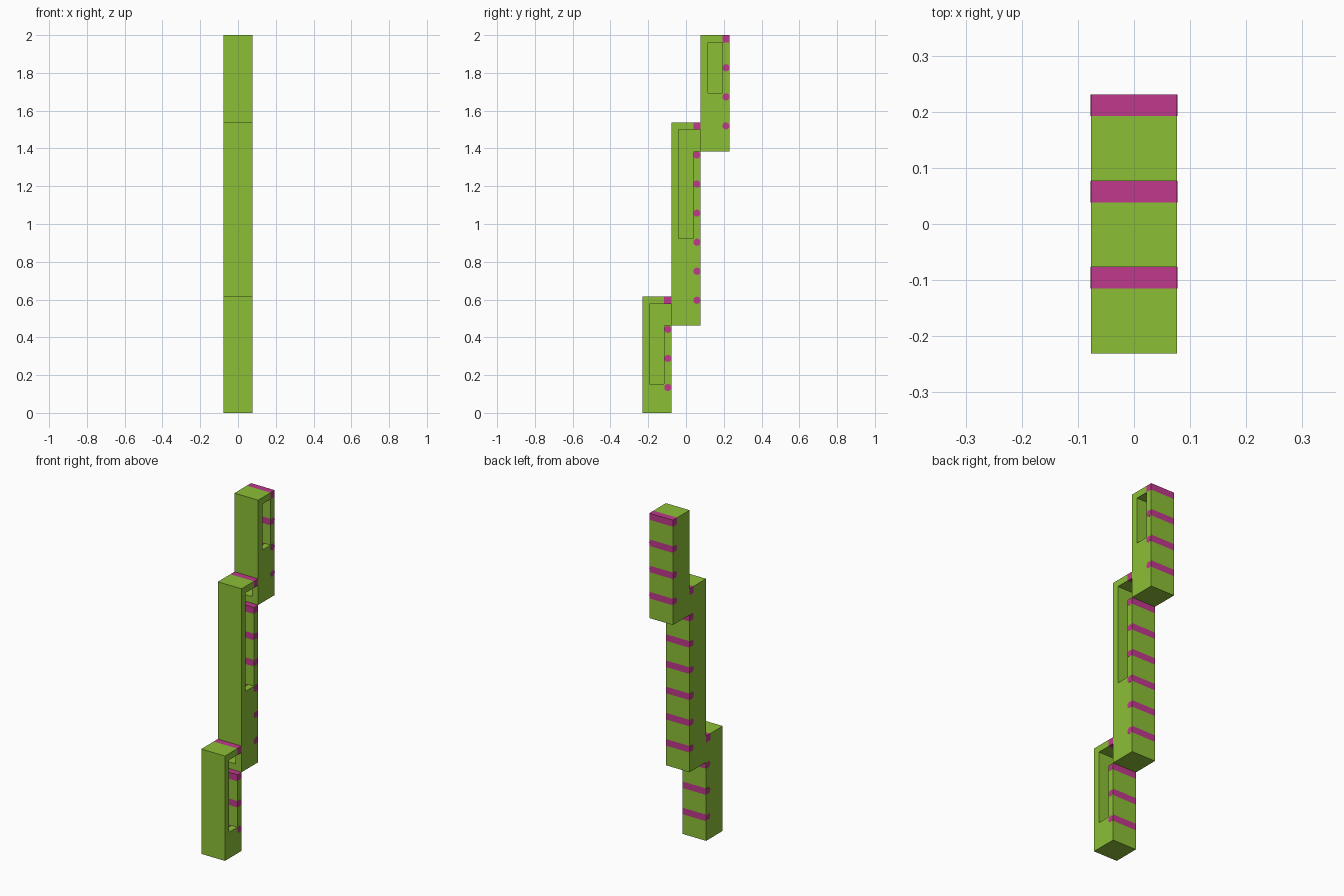
import bpy, bmesh
from itertools import product
from mathutils import Vector

if "Cube" in bpy.data.objects:
    bpy.data.objects.remove(bpy.data.objects["Cube"], do_unlink=True)

U = 2 / 52                      # wall thickness, the module of the whole tower
OFFSET = Vector((-2, -6, 0))    # centres the module grid


def flat_material(name, rgb):
    mat = bpy.data.materials.new(name)
    mat.use_nodes = True
    mat.diffuse_color = (*rgb, 1)
    bsdf = next(n for n in mat.node_tree.nodes if n.type == 'BSDF_PRINCIPLED')
    bsdf.inputs["Base Color"].default_value = (*rgb, 1)
    return mat


GREEN = flat_material("lime_green", (0.26, 0.52, 0.036))
PINK = flat_material("magenta", (0.52, 0.042, 0.26))


def inside(p, box):
    return all(a < c < b for c, (a, b) in zip(p, box))


def finish(bm, name, mats):
    mesh = bpy.data.meshes.new(name)
    bm.to_mesh(mesh)
    bm.free()
    for m in mats:
        mesh.materials.append(m)
    obj = bpy.data.objects.new(name, mesh)
    bpy.context.collection.objects.link(obj)
    return obj


def shaft(name, y0, z0, z1, window_z, door_in, door_out):
    """Square hollow shaft with a side window, passages and banded back wall."""
    wall = (1, 3)
    voids = [(wall, wall, (z0 + 1, z1 - 1)),             # cavity
             ((3, 4), wall, (window_z, z1 - 1))]         # side window
    if door_in:
        voids.append((wall, (0, 1), (z0 + 1, z0 + 3)))   # passage from below
    if door_out:
        voids.append(((1, 4), (3, 4), (z1 - 4, z1 - 1)))  # passage to the next
    bands = range(z1 - 1, z0 + 1, -4)

    # Cell planes
    xs = ys = [0, 1, 3, 4]
    cuts = {z0, z1} | {z for box in voids for z in box[2]}
    cuts |= {z + d for z in bands for d in (0, 1)}
    axes = (xs, ys, sorted(cuts))

    def solid(p):
        return (inside(p, ((0, 4), (0, 4), (z0, z1)))
                and not any(inside(p, v) for v in voids))

    bm = bmesh.new()
    for idx in product(*(range(len(a) - 1) for a in axes)):
        lo = Vector([a[i] for a, i in zip(axes, idx)])
        hi = Vector([a[i + 1] for a, i in zip(axes, idx)])
        mid = (lo + hi) / 2
        if not solid(mid):
            continue
        banded = mid.y > 3 and any(b < mid.z < b + 1 for b in bands)
        for axis, end in product(range(3), (lo, hi)):
            beyond = mid.copy()
            beyond[axis] = end[axis] + (0.1 if end is hi else -0.1)
            if solid(beyond):
                continue
            u, v = (axis + 1) % 3, (axis + 2) % 3
            ring = []
            for pu, pv in ((lo, lo), (hi, lo), (hi, hi), (lo, hi)):
                c = lo.copy()
                c[axis], c[u], c[v] = end[axis], pu[u], pv[v]
                ring.append(bm.verts.new((c + Vector((0, y0, 0)) + OFFSET) * U))
            if end is lo:
                ring.reverse()
            face = bm.faces.new(ring)
            # Outer sides stay green below the cap; rung ends mark them instead
            outer_side = axis == 0 and end[0] in (0, 4)
            face.material_index = int(banded and (not outer_side or mid.z > z1 - 1))
    bmesh.ops.remove_doubles(bm, verts=bm.verts, dist=U / 100)
    finish(bm, name, (GREEN, PINK))

    # Round rung ends, just proud of both sides
    bm = bmesh.new()
    for z in bands[1:]:
        made = bmesh.ops.create_cone(bm, cap_ends=True, segments=12,
                                     radius1=U * 0.5, radius2=U * 0.5, depth=U * 4.03)
        for vert in made["verts"]:
            x, y, h = vert.co
            vert.co = Vector((h, x, y)) + (Vector((2, y0 + 3.5, z + 0.5)) + OFFSET) * U
    finish(bm, name + "_rungs", (PINK,))


shaft("lower_shaft", 0, 0, 16, 4, False, True)
shaft("middle_shaft", 4, 12, 40, 24, True, True)
shaft("upper_shaft", 8, 36, 52, 44, True, False)
